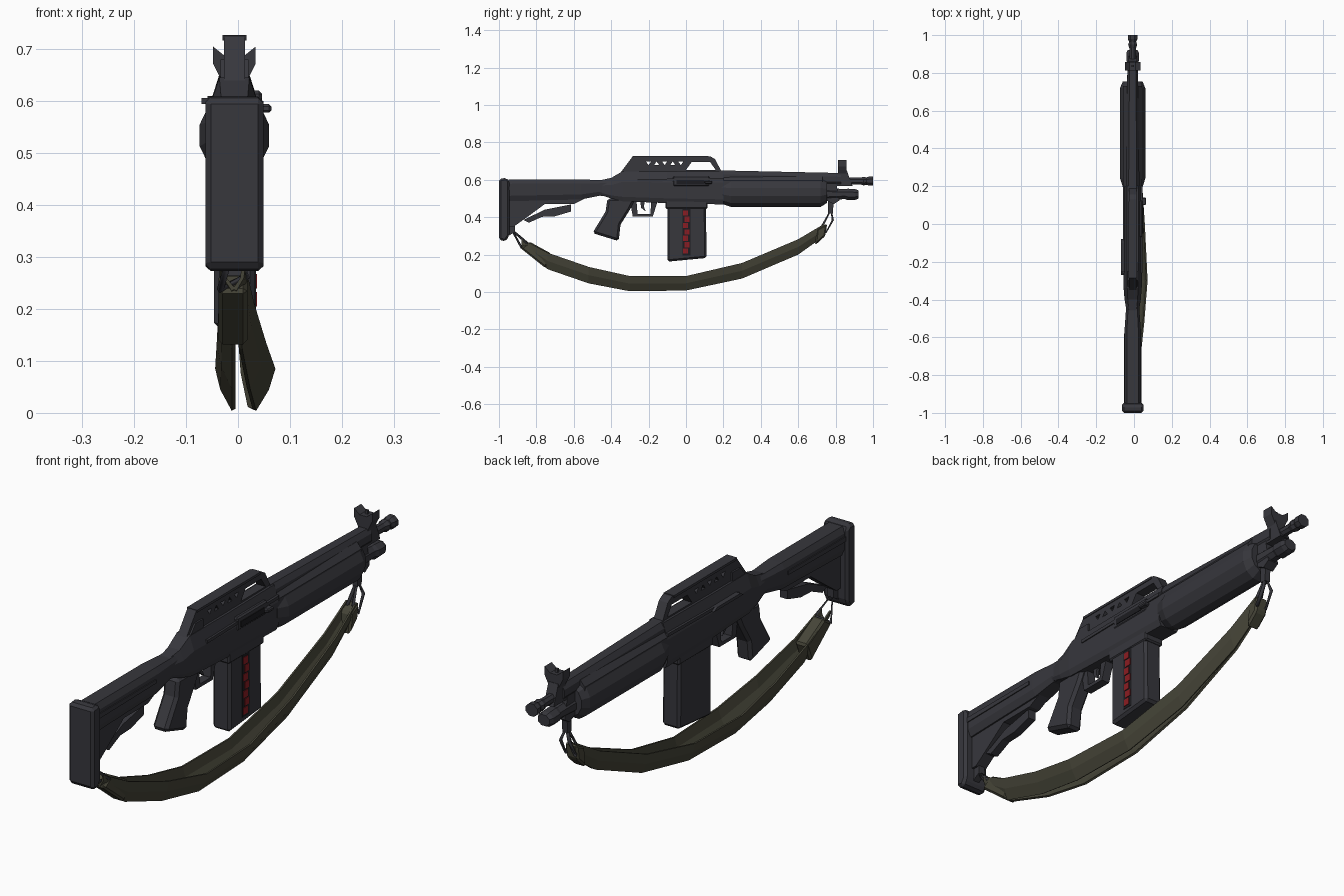
import bpy, bmesh, math

if "Cube" in bpy.data.objects:
    bpy.data.objects.remove(bpy.data.objects["Cube"])

CX = -0.007  # centre line of the rifle


def material(name, rgb):
    m = bpy.data.materials.new(name)
    m.diffuse_color = (*rgb, 1)
    m.use_nodes = True
    m.node_tree.nodes["Principled BSDF"].inputs["Base Color"].default_value = m.diffuse_color
    return m


GUN = material("gunmetal", (0.038, 0.038, 0.046))
DARK = material("slot black", (0.012, 0.012, 0.015))
OLIVE = material("olive webbing", (0.062, 0.060, 0.040))
RED = material("cartridge red", (0.26, 0.012, 0.016))


def finish(name, bm, mat, bevel=0):
    bmesh.ops.recalc_face_normals(bm, faces=bm.faces)
    me = bpy.data.meshes.new(name)
    bm.to_mesh(me)
    bm.free()
    me.materials.append(mat)
    ob = bpy.data.objects.new(name, me)
    bpy.context.collection.objects.link(ob)
    if bevel:
        b = ob.modifiers.new("bevel", "BEVEL")
        b.width = bevel
        b.segments = 1
        b.limit_method = 'ANGLE'
    return ob


def skin(bm, rings, caps=True):
    rings = [[bm.verts.new(p) for p in r] for r in rings]
    n = len(rings[0])
    for a, b in zip(rings, rings[1:]):
        for i in range(n):
            bm.faces.new((a[i], a[(i + 1) % n], b[(i + 1) % n], b[i]))
    if caps:
        bm.faces.new(rings[0])
        bm.faces.new(rings[-1])


def prism(name, pts, x0, x1, mat=GUN, bevel=0):
    """Side (y, z) profile extruded across x."""
    bm = bmesh.new()
    skin(bm, [[(x, y, z) for y, z in pts] for x in (x0, x1)])
    return finish(name, bm, mat, bevel)


def slab(name, pts, half, mat=GUN, bevel=0):
    return prism(name, pts, CX - half, CX + half, mat, bevel)


def box(name, y0, y1, z0, z1, x0, x1, mat=GUN, bevel=0):
    return prism(name, [(y0, z0), (y1, z0), (y1, z1), (y0, z1)], x0, x1, mat, bevel)


def loft(name, shape, stations, mat=GUN):
    """Cross-section carried along y; stations are (y, half width, low z, high z)."""
    bm = bmesh.new()
    skin(bm, [[(CX + u * h, y, lo + v * (hi - lo)) for u, v in shape]
              for y, h, lo, hi in stations])
    return finish(name, bm, mat)


def wire(name, pts, r, mat=GUN):
    cu = bpy.data.curves.new(name, 'CURVE')
    cu.dimensions = '3D'
    cu.bevel_depth = r
    cu.bevel_resolution = 0
    sp = cu.splines.new('POLY')
    sp.points.add(len(pts) - 1)
    for p, c in zip(sp.points, pts):
        p.co = (*c, 1)
    sp.use_cyclic_u = True
    cu.materials.append(mat)
    ob = bpy.data.objects.new(name, cu)
    bpy.context.collection.objects.link(ob)


def ngon(n):
    return [(math.cos((i + .5) * 2 * math.pi / n), .5 + .5 * math.sin((i + .5) * 2 * math.pi / n))
            for i in range(n)]


BODY = [(-.8, 0), (.8, 0), (1, .15), (1, .65), (.6, 1), (-.6, 1), (-1, .65), (-1, .15)]
ROUNDBOX = [(-.7, 0), (.7, 0), (1, .25), (1, .8), (.7, 1), (-.7, 1), (-1, .8), (-1, .25)]

# Stock
slab("butt_plate", [(-1, .28), (-.965, .27), (-.945, .3), (-.945, .595), (-.96, .61), (-1, .605)],
     .056, bevel=.012)
loft("stock_tube", ROUNDBOX, [(-.95, .043, .485, .602), (-.56, .043, .495, .602),
                              (-.46, .036, .515, .598), (-.42, .034, .51, .6)])
slab("stock_lower", [(-.95, .35), (-.92, .35), (-.85, .4), (-.755, .47), (-.6, .47), (-.53, .505), (-.95, .505)], .024)
slab("stock_lever", [(-.87, .385), (-.755, .44), (-.615, .468), (-.615, .43), (-.7, .405), (-.77, .402), (-.84, .37)], .017)
slab("stock_ridge", [(-.95, .545), (-.58, .55), (-.58, .565), (-.95, .565)], .047)

# Receiver
loft("receiver", BODY, [(-.46, .033, .52, .597), (-.40, .043, .5, .61), (-.34, .048, .485, .645),
                        (-.1, .05, .475, .645), (.2, .05, .468, .648)])
slab("receiver_side_rail", [(-.26, .59), (.2, .597), (.2, .61), (-.26, .603)], .052)
box("ejection_port", -.07, .125, .565, .62, .02, .046, bevel=.006)
box("port_opening", -.05, .10, .577, .6, .04, .049, DARK)
prism("charging_knob", [(.10, .578), (.14, .578), (.14, .594), (.10, .594)], .03, .064, bevel=.004)
prism("left_lever", [(-.27, .594), (-.08, .594), (-.1, .606), (-.25, .606)], -.070, -.03)
box("magazine_well", -.11, .115, .445, .5, -.049, .037, bevel=.006)

# Carry handle with its cut-outs
handle = slab("carry_handle", [(-.36, .625), (-.285, .725), (.13, .725), (.155, .71), (.195, .635)], .02)
cuts = [[(0, .653), (.03, .694), (.13, .694), (.158, .653)]]
for i in range(5):
    y = -.2 + i * .043
    s = 1 if i % 2 else -1
    cuts.append([(y - .014, .688 - s * .01), (y + .014, .688 - s * .01), (y, .688 + s * .01)])
bm = bmesh.new()
for c in cuts:
    skin(bm, [[(x, y, z) for y, z in c] for x in (-.1, .1)])
cutter = finish("handle_cutter", bm, GUN)
cutter.hide_render = True
cutter.hide_viewport = True
cutter.display_type = 'WIRE'
mod = handle.modifiers.new("holes", "BOOLEAN")
mod.operation = 'DIFFERENCE'
mod.solver = 'EXACT'
mod.object = cutter
slab("handle_cap", [(-.285, .717), (.12, .717), (.12, .727), (-.285, .727)], .023)
slab("rear_sight", [(-.335, .64), (-.25, .64), (-.25, .68), (-.30, .68)], .027)

# Pistol grip and trigger
slab("pistol_grip", [(-.42, .5), (-.27, .5), (-.3, .44), (-.35, .36), (-.36, .272), (-.5, .315), (-.43, .43)],
     .034, bevel=.012)
for n, p in (("rear", [(-.30, .49), (-.265, .49), (-.258, .405), (-.285, .405)]),
             ("bottom", [(-.285, .403), (-.18, .403), (-.18, .417), (-.285, .417)]),
             ("front", [(-.192, .403), (-.178, .403), (-.15, .49), (-.185, .49)])):
    slab("trigger_guard_" + n, p, .018)
slab("trigger", [(-.245, .49), (-.22, .49), (-.225, .455), (-.215, .43), (-.24, .45)], .006)

# Magazine with red cartridges showing on the right side
prism("magazine", [(-.1, .162), (.11, .182), (.106, .5), (-.1, .5)], -.046, .033, bevel=.01)
box("magazine_slot", -.02, .025, .195, .45, .028, .0345, DARK)
for i in range(7):
    z = .205 + i * .034
    dy = .004 if i % 2 else -.004
    box("cartridge_%d" % (i + 1), -.012 + dy, .016 + dy, z, z + .028, .03, .037, RED)

# Fore-end, top rail and tubes
loft("handguard", ngon(12), [(.19, .052, .47, .612), (.24, .069, .452, .616), (.72, .069, .452, .616),
                             (.755, .054, .475, .6)])
loft("handguard_top", BODY, [(.2, .05, .55, .62), (.73, .05, .55, .62)])
loft("top_rail", BODY, [(.18, .036, .59, .65), (.83, .028, .578, .636)])
loft("barrel", ngon(8), [(.74, .02, .572, .614), (.98, .018, .574, .612)])
loft("muzzle_device", ngon(8), [(.93, .019, .574, .612), (.95, .026, .568, .618), (.965, .02, .572, .614),
                                (.98, .028, .566, .62), (1, .028, .566, .62)])
loft("lower_tube", ngon(8), [(.74, .032, .485, .56), (.85, .03, .495, .552), (.865, .036, .488, .555),
                             (.905, .036, .49, .552), (.922, .028, .498, .545)])
slab("barrel_clamp", [(.75, .49), (.79, .47), (.82, .49), (.80, .6), (.75, .6)], .024)

# Front sight: block with flared ears
slab("front_sight_base", [(.80, .568), (.89, .568), (.872, .615), (.86, .65), (.815, .65)], .022)
bm = bmesh.new()
ears = [(-.02, .63), (.02, .63), (.041, .672), (.041, .705), (.016, .685), (-.016, .685), (-.041, .705), (-.041, .672)]
skin(bm, [[(CX + x, y, z) for x, z in ears] for y in (.812, .858)])
finish("front_sight_ears", bm, GUN)
slab("front_sight_post", [(.828, .64), (.845, .64), (.841, .7), (.832, .7)], .006)

# Sling: two webbing layers that splay apart in the middle
path = [(-.88, .235, .285, 0), (-.74, .122, .21, .3), (-.52, .046, .134, .7), (-.3, .004, .085, 1),
        (0, .008, .085, .75), (.3, .072, .155, .4), (.6, .2, .282, .15), (.74, .3, .365, 0)]
for side in ("right", "left"):
    rings = []
    for y, zb, zt, w in path:
        if side == "right":
            b, t = -.003 + .038 * w, .014 + .058 * w
        else:
            b, t = -.012, -.034 - .01 * w
        m = (b + t) / 2 + (.006 if side == "right" else -.006)
        k = .007 if side == "right" else -.007
        zm = (zb + zt) / 2
        rings.append([(b, y, zb), (m, y, zm), (t, y, zt), (t - k, y, zt), (m - k, y, zm), (b - k, y, zb + .004)])
    bm = bmesh.new()
    skin(bm, rings)
    finish("sling_" + side, bm, OLIVE)
prism("sling_end_rear", [(-.885, .235), (-.835, .268), (-.72, .205), (-.75, .127)], -.038, .018, OLIVE, .008)
prism("sling_end_front", [(.69, .25), (.745, .3), (.755, .365), (.70, .338)], -.038, .018, OLIVE, .008)

# Sling loops
slab("rear_loop_mount", [(-.95, .30), (-.915, .32), (-.915, .37), (-.95, .37)], .014)
slab("front_loop_mount", [(.76, .42), (.785, .42), (.79, .49), (.76, .49)], .012)
wire("rear_loop", [(CX, -.93, .33), (.016, -.85, .262), (-.034, -.88, .238)], .008)
for s in (-1, 1):
    wire("front_loop_%s" % ("left" if s < 0 else "right"),
         [(CX, .775, .44), (CX + s * .02, .785, .385), (CX + s * .022, .75, .32), (CX + s * .012, .73, .355)], .007)
